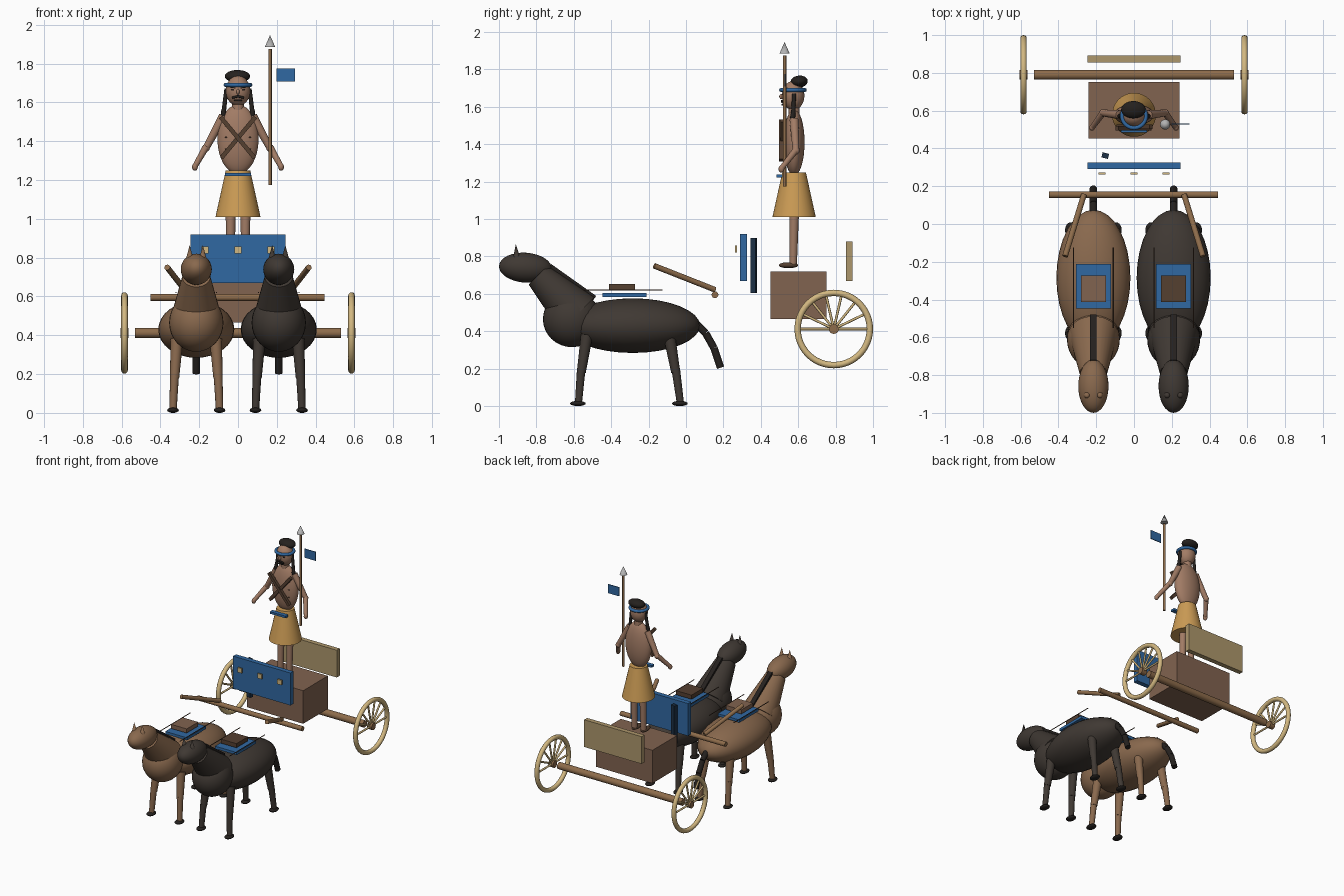
import bpy, math
from mathutils import Vector

if "Cube" in bpy.data.objects:
    bpy.data.objects.remove(bpy.data.objects["Cube"])

def mat(name, r, g, b):
    m = bpy.data.materials.new(name)
    m.diffuse_color = (r, g, b, 1)
    m.use_nodes = True
    m.node_tree.nodes["Principled BSDF"].inputs["Base Color"].default_value = m.diffuse_color
    return m

BROWN = mat("brown_coat", .25, .14, .075)
BLACK = mat("black_coat", .05, .04, .033)
DARK = mat("dark_hair", .018, .015, .013)
SKIN = mat("skin", .36, .2, .13)
WOOD = mat("wood", .27, .15, .07)
BOX = mat("box_wood", .22, .125, .08)
PALE = mat("pale_wood", .65, .48, .22)
TAN = mat("tan_board", .42, .31, .15)
BLUE = mat("blue_cloth", .03, .14, .36)
NAVY = mat("navy", .012, .03, .06)
GOLD = mat("gold_cloth", .6, .33, .09)
LEATHER = mat("leather", .09, .05, .03)
STEEL = mat("steel", .45, .45, .45)

def done(name, m, smooth=True):
    o = bpy.context.object
    o.name = name
    o.data.materials.append(m)
    if smooth:
        bpy.ops.object.shade_smooth_by_angle(angle=math.radians(40))
    return o

def ball(name, c, r, m, rot=(0, 0, 0), seg=32):
    bpy.ops.mesh.primitive_uv_sphere_add(segments=seg, ring_count=seg // 2, location=c, rotation=rot)
    bpy.context.object.scale = r
    return done(name, m)

def box(name, c, s, m, rot=(0, 0, 0)):
    bpy.ops.mesh.primitive_cube_add(size=1, location=c, rotation=rot)
    bpy.context.object.scale = s
    return done(name, m, False)

def rod(name, a, b, r1, m, r2=None, seg=20):
    a, b = Vector(a), Vector(b)
    d = b - a
    bpy.ops.mesh.primitive_cone_add(vertices=seg, radius1=r1, radius2=r1 if r2 is None else r2,
                                    depth=d.length, location=(a + b) / 2,
                                    rotation=d.to_track_quat('Z', 'Y').to_euler())
    return done(name, m)

def strap(name, a, b, w, m):
    # square bar between two points
    a, b = Vector(a), Vector(b)
    return box(name, (a + b) / 2, (w, w, (b - a).length), m, (b - a).to_track_quat('Z', 'Y').to_euler())

# Horses
def horse(tag, x, coat):
    n = tag + "_horse_"
    ball(n + "body", (x, -.285, .43), (.196, .36, .146), coat)
    ball(n + "chest", (x, -.61, .465), (.14, .155, .15), coat)
    rod(n + "neck", (x, -.58, .49), (x, -.79, .70), .13, coat, .072, 32)
    ball(n + "head", (x, -.858, .74), (.08, .142, .08), coat, (math.radians(-4), 0, 0))
    strap(n + "mane", (x, -.73, .745), (x, -.49, .575), .034, DARK)
    for s in (-1, 1):
        rod(n + "ear", (x + s * .034, -.905, .79), (x + s * .034, -.91, .865), .02, coat, 0)
        rod(n + "rein", (x + s * .105, -.55, .62), (x + s * .105, -.125, .62), .003, LEATHER, seg=8)
        for y0, y1, y2 in ((-.53, -.56, -.575), (-.09, -.055, -.03)):
            rod(n + "upper_leg", (x + s * .1, y0, .38), (x + s * .112, y1, .18), .032, coat, .024)
            rod(n + "lower_leg", (x + s * .112, y1, .2), (x + s * .12, y2, .015), .023, coat, .019)
            ball(n + "hoof", (x + s * .12, y2 - .003, .014), (.03, .042, .014), DARK, seg=20)
    tail = ((x, .04, .455), (x, .105, .39), (x, .15, .31), (x, .185, .205))
    for a, b in zip(tail, tail[1:]):
        rod(n + "tail", a, b, .02, DARK)
    box(n + "saddle_blanket", (x, -.33, .594), (.185, .235, .02), BLUE)
    box(n + "saddle", (x, -.343, .636), (.132, .14, .032), LEATHER if coat is BLACK else BOX)

horse("brown", -.215, BROWN)
horse("black", .21, BLACK)

# Yoke and shafts
rod("yoke", (-.45, .155, .595), (.445, .155, .595), .018, WOOD)
for s in (-1, 1):
    rod("shaft", (s * .265, .155, .622), (s * .365, -.17, .75), .015, WOOD)

# Chariot
box("chariot_box", (0, .602, .593), (.48, .3, .255), BOX)
box("front_panel", (0, .308, .795), (.49, .036, .25), BLUE)
box("rear_board", (0, .873, .775), (.49, .036, .21), TAN)
for x in (-.17, 0, .17):
    box("panel_stud", (x, .267, .84), (.036, .012, .036), PALE)
box("quiver", (-.152, .362, .752), (.035, .028, .295), NAVY, (0, 0, -.25))
rod("axle", (-.53, .79, .412), (.53, .79, .412), .026, WOOD)
for s in (-1, 1):
    c = Vector((s * .585, .79, .412))
    bpy.ops.mesh.primitive_torus_add(location=c, rotation=(0, math.pi / 2, 0), major_radius=.193,
                                     minor_radius=.017, major_segments=48, minor_segments=12)
    done("wheel_rim", PALE)
    rod("wheel_hub", c - Vector((.02, 0, 0)), c + Vector((.02, 0, 0)), .026, WOOD)
    for k in range(8):
        t = math.pi * k / 7
        rod("spoke", c, c + Vector((0, math.cos(t), math.sin(t))) * .185, .007, PALE, seg=10)

# Warrior body
Y = .578
rod("skirt", (0, Y, 1.01), (0, Y, 1.25), .116, GOLD, .063, 40)
ball("torso", (0, Y, 1.41), (.106, .056, .178), SKIN)
rod("neck", (0, Y, 1.55), (0, Y, 1.62), .03, SKIN)
ball("head", (0, Y - .005, 1.66), (.063, .06, .078), SKIN)
ball("hair", (-.003, .605, 1.735), (.065, .046, .032), DARK, (.1, 0, 0))
bpy.ops.mesh.primitive_torus_add(location=(0, .572, 1.69), major_radius=.063, minor_radius=.011,
                                 major_segments=40, minor_segments=10)
done("headband", BLUE)
box("belt", (0, .5, 1.229), (.135, .032, .016), BLUE)
ball("nose", (0, .51, 1.655), (.009, .012, .014), SKIN, seg=12)
box("mouth", (0, .516, 1.612), (.04, .01, .008), DARK)
for s in (-1, 1):
    rod("leg", (s * .038, Y - .005, .76), (s * .038, Y, 1.03), .02, SKIN, .026)
    ball("foot", (s * .038, .548, .753), (.024, .052, .016), SKIN if s > 2 else LEATHER, seg=20)
    rod("upper_arm", (s * .075, Y, 1.53), (s * .165, .588, 1.365), .024, SKIN, .018)
    ball("elbow", (s * .165, .588, 1.365), (.02, .02, .02), SKIN, seg=16)
    rod("forearm", (s * .165, .588, 1.37), (s * .222, .51, 1.27), .018, SKIN, .014)
    ball("hand", (s * .222, .51, 1.268), (.015, .016, .02), SKIN, seg=16)
    rod("braid", (s * .06, Y, 1.67), (s * .075, .572, 1.54), .01, DARK, .012)
    ball("braid_end", (s * .075, .57, 1.545), (.013, .013, .03), DARK, seg=16)
    rod("moustache", (0, .513, 1.632), (s * .03, .515, 1.624), .006, DARK, seg=10)
    ball("eye", (s * .026, .521, 1.665), (.009, .005, .005), DARK, seg=12)
    rod("eyebrow", (s * .012, .517, 1.674), (s * .038, .526, 1.678), .003, DARK, seg=8)
    strap("crossed_strap", (s * -.09, .511 - s * .004, 1.525), (s * .085, .511 - s * .004, 1.315), .022, LEATHER)
    for z in (1.36, 1.42, 1.48):
        ball("rib_mark", (s * .06, .534, z), (.008, .004, .004), LEATHER, seg=8)

# Spear with pennant
rod("spear_shaft", (.165, .527, 1.175), (.165, .527, 1.875), .009, WOOD)
rod("spear_tip", (.165, .527, 1.885), (.165, .527, 1.947), .027, STEEL, 0)
box("pennant", (.246, .53, 1.742), (.094, .006, .068), BLUE)
